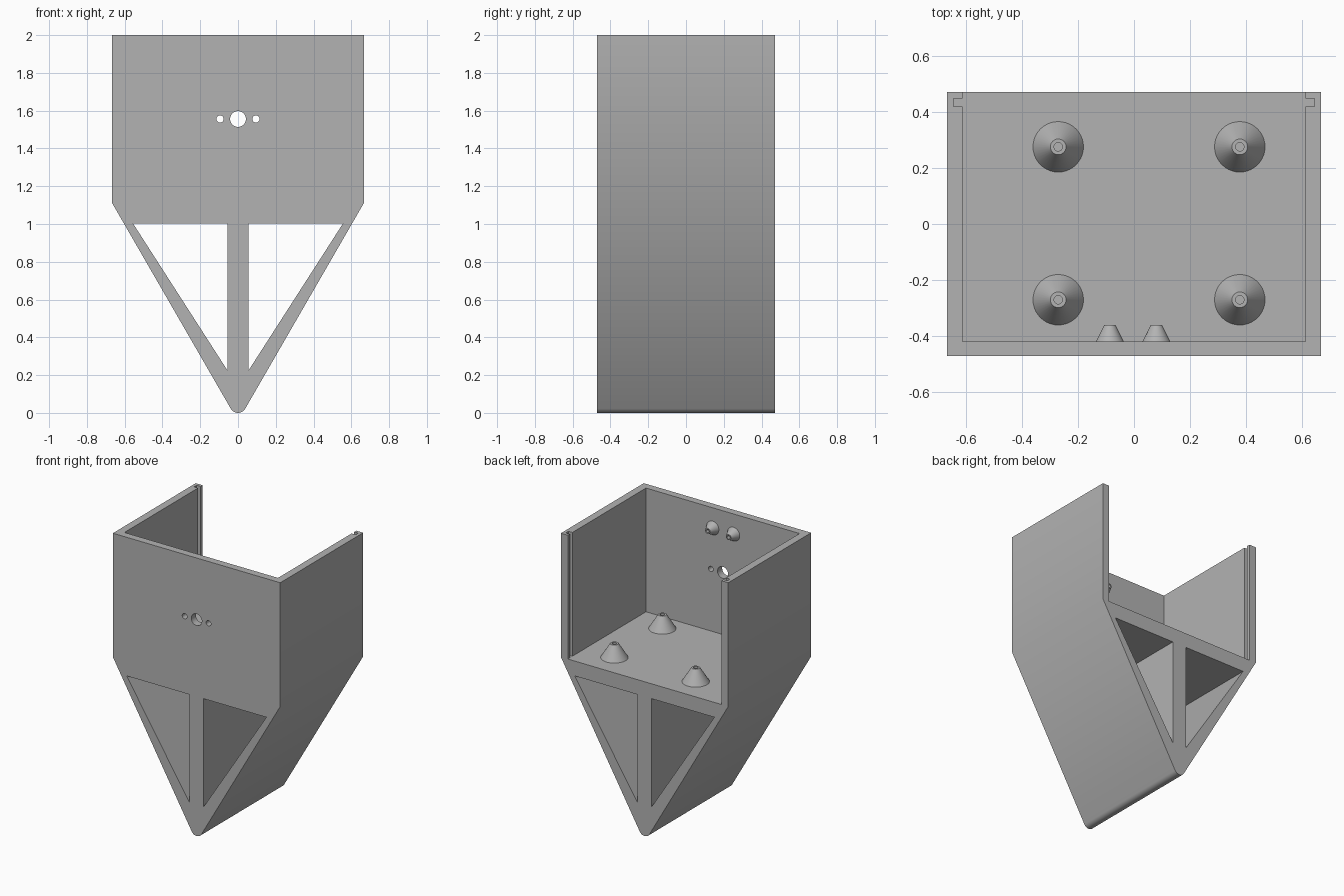
import bpy, bmesh
from math import cos, sin, pi, radians
from mathutils import Matrix, Vector

cube = bpy.data.objects.get("Cube")
if cube:
    bpy.data.objects.remove(cube, do_unlink=True)

# Overall sizes
HALF_X, HALF_Y, TOP = 0.666, 0.471, 2.0
SHOULDER = 1.11                 # floor level, where the sides start to slope in
INNER_X, INNER_Y = 0.611, -0.418
TIP_R = 0.044
HOLE_Z = 1.556

grey = bpy.data.materials.new("plain grey")
grey.use_nodes = True
colour = (0.45, 0.45, 0.45, 1)
grey.diffuse_color = colour
grey.node_tree.nodes["Principled BSDF"].inputs["Base Color"].default_value = colour


def finish(name, bm):
    bmesh.ops.recalc_face_normals(bm, faces=bm.faces)
    mesh = bpy.data.meshes.new(name)
    bm.to_mesh(mesh)
    bm.free()
    mesh.materials.append(grey)
    obj = bpy.data.objects.new(name, mesh)
    bpy.context.collection.objects.link(obj)
    return obj


def prism(name, points, y0, y1):
    """Extrude an x-z outline along y."""
    bm = bmesh.new()
    face = bm.faces.new([bm.verts.new((x, y0, z)) for x, z in points])
    ext = bmesh.ops.extrude_face_region(bm, geom=[face])["geom"]
    verts = [g for g in ext if isinstance(g, bmesh.types.BMVert)]
    bmesh.ops.translate(bm, verts=verts, vec=(0, y1 - y0, 0))
    return finish(name, bm)


def block(name, x0, x1, y0, y1, z0, z1):
    return prism(name, [(x0, z0), (x1, z0), (x1, z1), (x0, z1)], y0, y1)


def circle(x, z, r, n=40):
    return [(x + r * cos(2 * pi * i / n), z + r * sin(2 * pi * i / n)) for i in range(n)]


def smooth(obj):
    bpy.ops.object.select_all(action="DESELECT")
    obj.select_set(True)
    bpy.context.view_layer.objects.active = obj
    bpy.ops.object.shade_smooth_by_angle(angle=radians(30))


# Body outline: straight box tapering to a rounded point
tip = [(TIP_R * cos(a), TIP_R + TIP_R * sin(a))
       for a in (radians(210 + 10 * i) for i in range(13))]
outline = [(-HALF_X, TOP), (-HALF_X, SHOULDER)] + tip + [(HALF_X, SHOULDER), (HALF_X, TOP)]
body = prism("holder_body", outline, -HALF_Y, HALF_Y)

# Cavity open at the top and back, then the cable holes in the front wall
cutters = [block("cavity", -INNER_X, INNER_X, INNER_Y, 1, SHOULDER, 2.5)]
for x, r in ((0, 0.042), (-0.095, 0.019), (0.095, 0.019)):
    cutters.append(prism("front_hole", circle(x, HOLE_Z, r), -0.6, -0.3))

# Triangular openings and sliding panel grooves on both sides
for s in (-1, 1):
    triangle = [(s * 0.056, 1.003), (s * 0.556, 1.003), (s * 0.056, 0.225)]
    cutters.append(prism("truss_opening", triangle, -1, 1))
    x0, x1 = sorted((s * 0.55, s * 0.643))
    cutters.append(block("groove", x0, x1, 0.418, 0.448, SHOULDER, 2.5))

for cutter in cutters:
    mod = body.modifiers.new(cutter.name, "BOOLEAN")
    mod.operation, mod.solver, mod.object = "DIFFERENCE", "EXACT", cutter
    cutter.hide_render = True
bpy.context.view_layer.update()
cut_mesh = bpy.data.meshes.new_from_object(
    body.evaluated_get(bpy.context.evaluated_depsgraph_get()))
body.modifiers.clear()
body.data = cut_mesh
for cutter in cutters:
    bpy.data.objects.remove(cutter, do_unlink=True)
smooth(body)


def standoff(name, location, base_r, top_r, hole_r, height, tilt=0):
    """Hollow cone made by spinning its cross-section."""
    bm = bmesh.new()
    section = [(base_r, 0), (top_r, height), (hole_r, height), (hole_r, 0)]
    verts = [bm.verts.new((r, 0, z)) for r, z in section]
    edges = [bm.edges.new((verts[i], verts[(i + 1) % 4])) for i in range(4)]
    bmesh.ops.spin(bm, geom=verts + edges, cent=(0, 0, 0), axis=(0, 0, 1),
                   angle=2 * pi, steps=40)
    bmesh.ops.remove_doubles(bm, verts=bm.verts, dist=0.0001)
    bm.transform(Matrix.Translation(Vector(location)) @ Matrix.Rotation(tilt, 4, "X"))
    smooth(finish(name, bm))


# Board standoffs on the floor
for x in (-0.27, 0.377):
    for y in (-0.27, 0.275):
        standoff("floor_standoff", (x, y, SHOULDER), 0.09, 0.028, 0.015, 0.1)

# Small standoffs on the inside of the front wall
for x in (-0.086, 0.08):
    standoff("wall_standoff", (x, INNER_Y, 1.855), 0.049, 0.02, 0.012, 0.058, -pi / 2)
